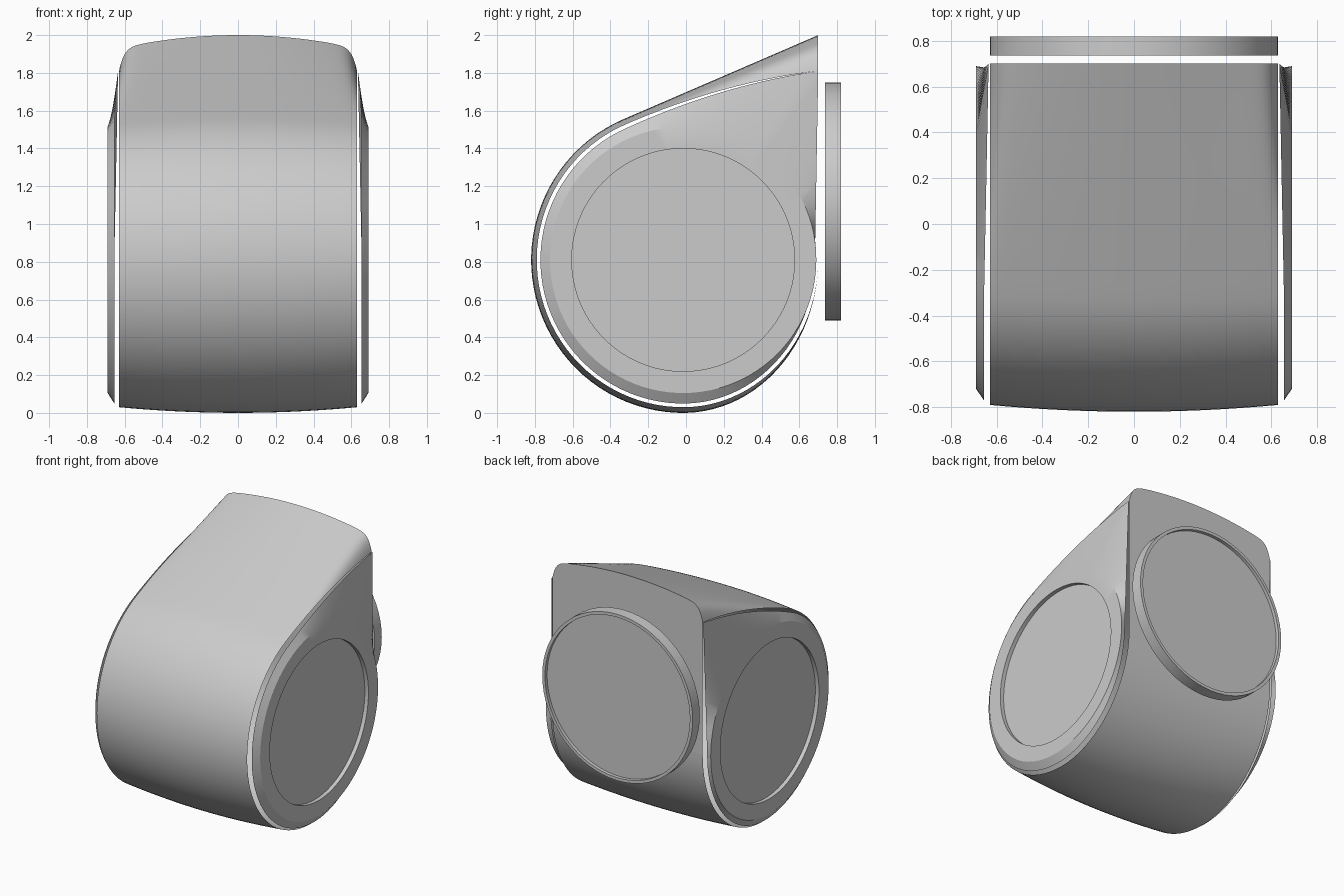
import bpy
import bmesh
from math import sin, cos, pi, radians
from mathutils import Vector

cube = bpy.data.objects.get("Cube")
if cube:
    bpy.data.objects.remove(cube)

grey = bpy.data.materials.new("light grey")
grey.use_nodes = True
grey.diffuse_color = (0.6, 0.6, 0.6, 1)
grey.node_tree.nodes["Principled BSDF"].inputs["Base Color"].default_value = (0.6, 0.6, 0.6, 1)

HALF = 0.63          # half width of the curved shell
BACK = 0.70          # plane of the back panel
CY, CZ, R = -0.015, 0.81, 0.81
CAP_X = 0.69         # outer plane of the side caps
TANGENT = radians(113.2)
BODY = Vector((0, CY, CZ))
FLANGE = Vector((0, 0.78, 1.12))


def loft(name, rings, centre, closed=False, cap=False):
    """Skin neighbouring rings; the first face is turned away from the centre."""
    bm = bmesh.new()
    rows = [[bm.verts.new(p) for p in ring] for ring in rings]
    for a, b in zip(rows, rows[1:]):
        n = len(a)
        for i in range(n if closed else n - 1):
            j = (i + 1) % n
            bm.faces.new((a[i], a[j], b[j], b[i]))
    if cap:
        bm.faces.new(rows[-1])
    bm.normal_update()
    bm.faces.ensure_lookup_table()
    first = bm.faces[0]
    if first.normal.dot(first.calc_center_median() - centre) < 0:
        bmesh.ops.reverse_faces(bm, faces=bm.faces[:])
    mesh = bpy.data.meshes.new(name)
    bm.to_mesh(mesh)
    bm.free()
    mesh.materials.append(grey)
    ob = bpy.data.objects.new(name, mesh)
    bpy.context.collection.objects.link(ob)
    bpy.ops.object.select_all(action='DESELECT')
    ob.select_set(True)
    bpy.context.view_layer.objects.active = ob
    bpy.ops.object.shade_smooth_by_angle(angle=radians(25))


def profile(x):
    """Teardrop section at x: (y, z, s), where s runs 0..1 along the roof."""
    u = abs(x) / HALF
    k = 1 - 0.037 * u * u
    pts = []
    for i in range(65):
        a = -(2 * pi - TANGENT) * i / 64
        width = BACK - CY if cos(a) > 0 else 0.805 * k
        pts.append((CY + width * cos(a), CZ + R * k * sin(a), 0))
    y0, z0, _ = pts[-1]
    for i in range(1, 17):
        s = i / 16
        z = z0 + (2 - 0.03 * u * u - z0) * s
        z -= s * s * (0.04 * u * u + 0.12 * u ** 24)
        pts.append((y0 + (BACK - y0) * s, z, s))
    return pts


# Crowned shell, open at the sides; stations crowd towards the rounded edges
stations = [HALF * sin(pi / 2 * i / 20) for i in range(-20, 21)]
loft("curved_shell", [[(x, y, z) for y, z, s in profile(x)] for x in stations], BODY)

# Flat back panel below the arched roof edge
outline = [(x, BACK, profile(x)[-1][1]) for x in stations]
outline += [(HALF, BACK, CZ), (-HALF, BACK, CZ)]
loft("back_panel", [outline], BODY, cap=True)

# Side walls blending the teardrop edge into a round cap with a recessed disc
edge = profile(HALF)
top = edge[-1][1]
edge += [(BACK, top + (CZ - top) * i / 20, 1 - i / 20) for i in range(1, 20)]
for side, label in ((1, "left"), (-1, "right")):
    outer, rim, lip, floor = [], [], [], []
    for y, z, s in edge:
        k = 1 - 0.025 * (1 - s)
        dy, dz = y - CY, z - CZ
        d = (dy * dy + dz * dz) ** 0.5
        outer.append((side * (0.655 - 0.02 * s), CY + dy * k, CZ + dz * k))
        for ring, r, x in ((rim, 0.705, CAP_X), (lip, 0.59, CAP_X), (floor, 0.59, CAP_X - 0.03)):
            ring.append((side * x, CY + dy / d * r, CZ + dz / d * r))
    loft(label + "_side_cap", [outer, rim, lip, floor], BODY, closed=True, cap=True)

# Round flange with a recessed face, standing just clear of the back panel
rings = []
for r, y in ((0.61, 0.735), (0.63, 0.735), (0.63, 0.82), (0.607, 0.82), (0.607, 0.795)):
    rings.append([(r * cos(2 * pi * i / 64), y, FLANGE.z + r * sin(2 * pi * i / 64))
                  for i in range(64)])
loft("rear_flange", rings, FLANGE, closed=True, cap=True)
